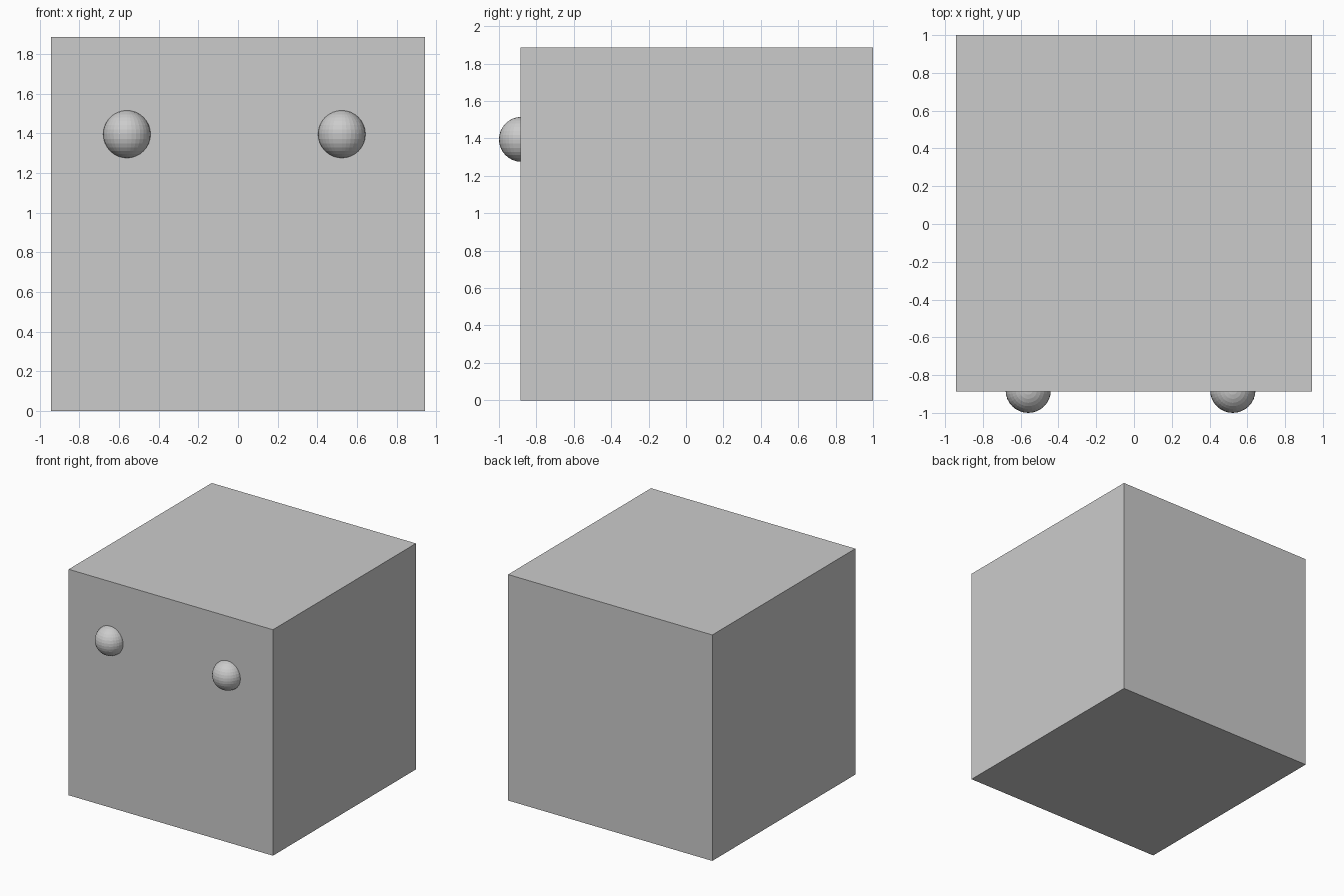
import bpy

if "Cube" in bpy.data.objects:
    bpy.data.objects.remove(bpy.data.objects["Cube"])

SIZE = 1.886
FRONT = 1 - SIZE

# Main block
bpy.ops.mesh.primitive_cube_add(size=SIZE, location=(0, 1 - SIZE / 2, SIZE / 2))
bpy.context.object.name = "block"

# Two round knobs half sunk into the front face
for name, x in (("left_knob", -0.56), ("right_knob", 0.523)):
    bpy.ops.mesh.primitive_uv_sphere_add(segments=32, ring_count=16, radius=0.12,
                                         location=(x, FRONT + 0.006, 1.395))
    bpy.context.object.name = name
